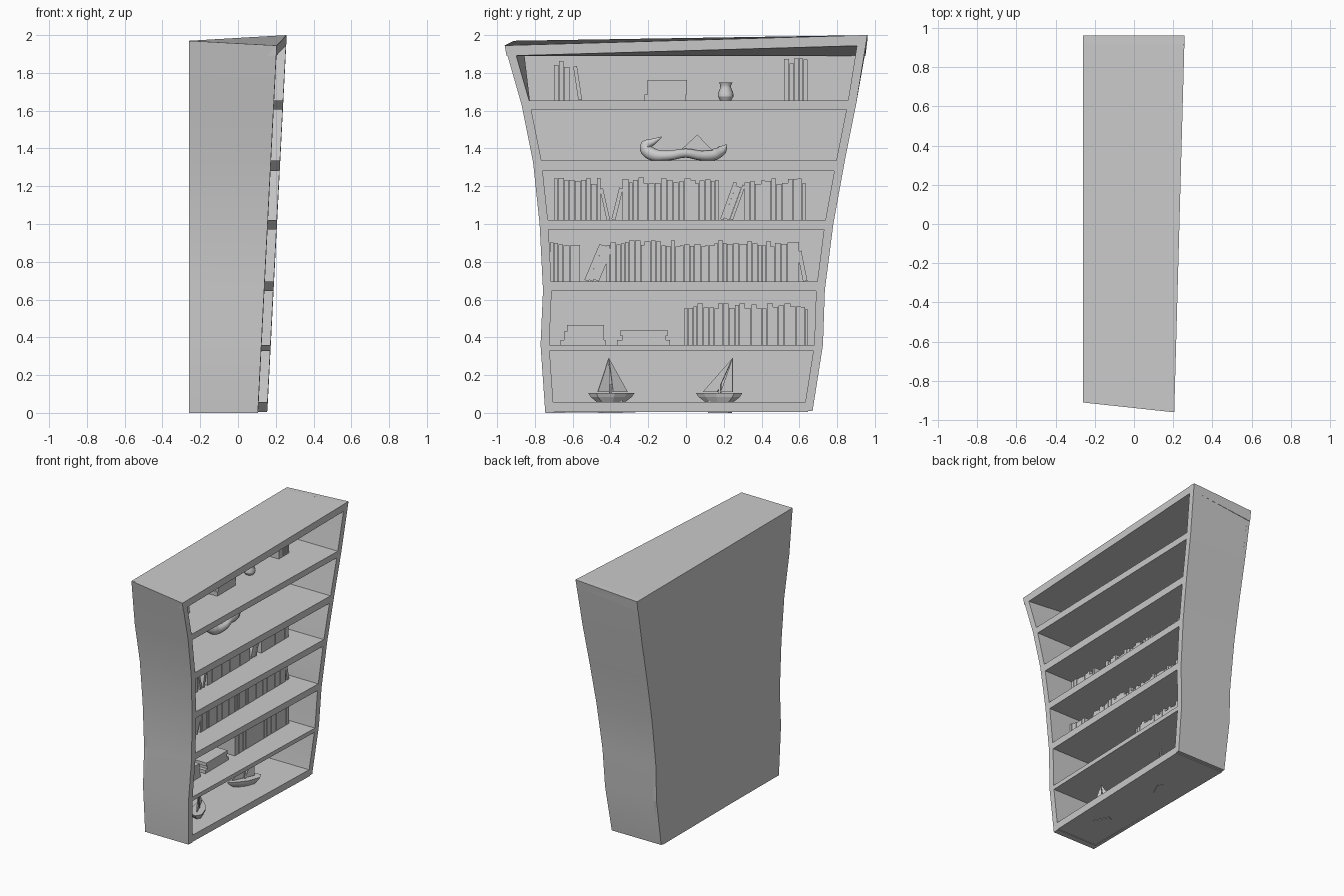
import bpy
import bmesh
import math
import random
from mathutils import Matrix, Vector

random.seed(4)

default_cube = bpy.data.objects.get("Cube")
if default_cube:
    bpy.data.objects.remove(default_cube, do_unlink=True)

BACK = -0.26          # rear plane of the case
INNER_BACK = -0.235   # inside face of the back panel
BOOK_FRONT = -0.02
WALL = 0.046

# Front outline of the two bowed sides, as (height, y)
NEAR = [(0, -.745), (.36, -.77), (.65, -.757), (1, -.775),
        (1.33, -.81), (1.63, -.87), (1.945, -.96)]
FAR = [(.01, .67), (.36, .725), (.65, .735), (1, .78),
       (1.33, .84), (1.63, .9), (2, .96)]
NEAR_TOP_BACK = (1.97, -.91)
FAR_TOP_BACK = (1.97, .96)


def edge(outline, z):
    """y of a side outline at height z"""
    for (z0, y0), (z1, y1) in zip(outline, outline[1:]):
        if z <= z1:
            break
    return y0 + (y1 - y0) * (z - z0) / (z1 - z0)


def front(y, z):
    """x of the slanted front plane"""
    near, far = edge(NEAR, z), edge(FAR, z)
    return .105 + .0515 * z + .05 * (y - near) / (far - near)


def add_loft(bm, rings):
    """Skin closed rings of points and cap both ends"""
    rows = [[bm.verts.new(p) for p in ring] for ring in rings]
    count = len(rows[0])
    for a, b in zip(rows, rows[1:]):
        for i in range(count):
            j = (i + 1) % count
            bm.faces.new((a[i], a[j], b[j], b[i]))
    bm.faces.new(rows[0][::-1])
    bm.faces.new(rows[-1])


def add_box(bm, low, high, matrix=Matrix()):
    size = Vector(high) - Vector(low)
    centre = (Vector(high) + Vector(low)) / 2
    bmesh.ops.create_cube(
        bm, size=1,
        matrix=matrix @ Matrix.Translation(centre) @ Matrix.Diagonal((*size, 1)))


def finish(name, bm, smooth=False):
    bmesh.ops.recalc_face_normals(bm, faces=bm.faces)
    mesh = bpy.data.meshes.new(name)
    bm.to_mesh(mesh)
    bm.free()
    obj = bpy.data.objects.new(name, mesh)
    bpy.context.collection.objects.link(obj)
    if smooth:
        bpy.ops.object.select_all(action='DESELECT')
        obj.select_set(True)
        bpy.context.view_layer.objects.active = obj
        bpy.ops.object.shade_smooth_by_angle(angle=math.radians(30))
    return obj


def loft(name, rings, smooth=False):
    bm = bmesh.new()
    add_loft(bm, rings)
    return finish(name, bm, smooth)


# Bowed side walls
def side_wall(name, outline, top_back, inward):
    rings = []
    for z, y in outline:
        zb, yb = top_back if (z, y) == outline[-1] else (z, y)
        rings.append([(BACK, yb, zb), (front(y, z), y, z),
                      (front(y + inward, z), y + inward, z),
                      (BACK, yb + inward, zb)])
    loft(name, rings, smooth=True)


side_wall("near_side", NEAR, NEAR_TOP_BACK, WALL)
side_wall("far_side", FAR, FAR_TOP_BACK, -WALL)

# Back panel
back_rings = []
for i, ((zn, yn), (zf, yf)) in enumerate(zip(NEAR, FAR)):
    if i == len(NEAR) - 1:
        (zn, yn), (zf, yf) = NEAR_TOP_BACK, FAR_TOP_BACK
    back_rings.append([(BACK, yn, zn), (INNER_BACK, yn, zn),
                       (INNER_BACK, yf, zf), (BACK, yf, zf)])
loft("back_panel", back_rings)


# Floor and shelves, running into the side walls
def shelf(name, bottom, top):
    rings = []
    for outline, inward in ((NEAR, WALL / 2), (FAR, -WALL / 2)):
        low, high = edge(outline, bottom) + inward, edge(outline, top) + inward
        rings.append([(BACK, low, bottom), (front(low, bottom), low, bottom),
                      (front(high, top), high, top), (BACK, high, top)])
    loft(name, rings)


SHELF_TOPS = (.36, .695, 1.02, 1.335, 1.655)
shelf("floor_board", .004, .057)
for i, (top, thick) in enumerate(zip(SHELF_TOPS, (.032, .05, .05, .054, .048))):
    shelf(f"shelf_{i + 1}", top - thick, top)

# Tilted top board
top_rings = []
for outline, (zb, yb), inward in ((NEAR, NEAR_TOP_BACK, .01),
                                  (FAR, FAR_TOP_BACK, -.01)):
    z, y = outline[-1]
    top_rings.append([(BACK, yb, zb), (front(y, z), y, z),
                      (front(y, z) - .003, y + inward, z - .055),
                      (BACK, yb + inward, zb - .08)])
loft("top_board", top_rings)


# Upright and leaning books
def book_row(name, z, start, end, tall, lean=0.0):
    """Fill start..end with books; lean tilts their tops towards +y"""
    bm = bmesh.new()
    y = start
    while y < end - .012:
        width = min(random.uniform(.02, .034), end - y)
        height = tall * random.uniform(.84, 1)
        pivot = y + (width if lean > 0 else 0)
        turn = (Matrix.Translation((0, pivot, z))
                @ Matrix.Rotation(-lean, 4, 'X')
                @ Matrix.Translation((0, -pivot, -z)))
        add_box(bm, (INNER_BACK + .025, y, z),
                (BOOK_FRONT, y + width - .002, z + height), turn)
        y += width
    finish(name, bm)


low, mid, upper, _, highest = SHELF_TOPS
ROWS = [
    (low, -.01, .645, .225, 0),
    (mid, -.72, -.56, .22, 0), (mid, -.54, -.46, .215, .4),
    (mid, -.42, .6, .22, 0), (mid, .62, .645, .19, -.2),
    (upper, -.7, -.45, .225, 0), (upper, -.42, -.4, .2, -.22),
    (upper, -.395, -.372, .2, .24), (upper, -.335, .175, .23, 0),
    (upper, .18, .25, .215, .35), (upper, .31, .64, .225, 0),
    (highest, -.7, -.605, .21, 0), (highest, -.57, -.548, .195, -.15),
    (highest, .52, .645, .23, 0),
]
for i, row in enumerate(ROWS):
    book_row(f"book_row_{i + 1}", *row)


# Lying books, listed as (start, end, thickness) from the bottom up
def book_stack(name, z, books):
    bm = bmesh.new()
    for start, end, thick in books:
        add_box(bm, (INNER_BACK + .04, start, z), (BOOK_FRONT, end, z + thick))
        z += thick
    finish(name, bm)


book_stack("book_stack_left", low,
           [(-.665, -.425, .025), (-.645, -.435, .045), (-.63, -.435, .035)])
book_stack("book_stack_middle", low,
           [(-.365, -.085, .025), (-.335, -.105, .025), (-.35, -.095, .025)])
book_stack("book_stack_top", highest, [(-.22, 0, .03), (-.205, .005, .078)])

# Small vase
VASE = [(.03, 0), (.041, .02), (.04, .04), (.029, .065), (.029, .08), (.036, .095)]
SIDES = 16
loft("vase", [[(-.05 + r * math.cos(k * math.tau / SIDES),
                .21 + r * math.sin(k * math.tau / SIDES), highest + h)
               for k in range(SIDES)] for r, h in VASE], smooth=True)

# Curled sculpture: tapered tube through (x, y, z, radius)
PATH = [(-.07, -.13, 1.46, .003), (-.08, -.175, 1.435, .018),
        (-.09, -.215, 1.41, .03), (-.08, -.185, 1.373, .036),
        (-.06, -.1, 1.362, .027), (-.07, 0, 1.375, .024),
        (-.09, .08, 1.362, .026), (-.12, .15, 1.368, .032),
        (-.14, .195, 1.395, .024), (-.13, .215, 1.42, .003)]
curve = bpy.data.curves.new("sculpture", 'CURVE')
curve.dimensions = '3D'
curve.bevel_depth = 1
curve.bevel_resolution = 3
curve.resolution_u = 5
spline = curve.splines.new('BEZIER')
spline.bezier_points.add(len(PATH) - 1)
for point, (x, y, z, radius) in zip(spline.bezier_points, PATH):
    point.co = (x, y, z)
    point.radius = radius
    point.handle_left_type = point.handle_right_type = 'AUTO'
bpy.context.collection.objects.link(bpy.data.objects.new("sculpture", curve))
loft("sculpture_fin", [[(x, -.03, 1.39), (x, .06, 1.473), (x, .14, 1.39)]
                       for x in (-.1, -.085)])


# Toy sailing boats
def boat(name, x, y, yaw, facing, tip):
    """facing is the bow direction along y, tip is the masthead offset"""
    bm = bmesh.new()
    half = [(0, -.13), (.04, -.1), (.05, 0), (.03, .08), (0, .14)]
    plan = half + [(-px, py) for px, py in half[-2:0:-1]]
    add_loft(bm, [[(px * s, py * facing * s, z) for px, py in plan]
                  for s, z in ((.62, .058), (.9, .085), (1, .105))])
    add_box(bm, (-.02, -.06, 0), (.02, .06, .07))
    # Mainsail and jib
    for foot in ((-.005, -.075), (.015, .1)):
        a, b = (f * facing for f in foot)
        add_loft(bm, [[(w, a, .11), (w, b, .11), (w, tip, .29)]
                      for w in (-.004, .004)])
    add_box(bm, (-.006, -.006, .1), (.006, .006, .15))
    obj = finish(name, bm)
    obj.location = (x, y, 0)
    obj.rotation_euler.z = yaw


boat("boat_left", -.05, -.4, math.radians(25), 1, -.01)
boat("boat_right", -.07, .18, math.radians(-25), -1, .075)
